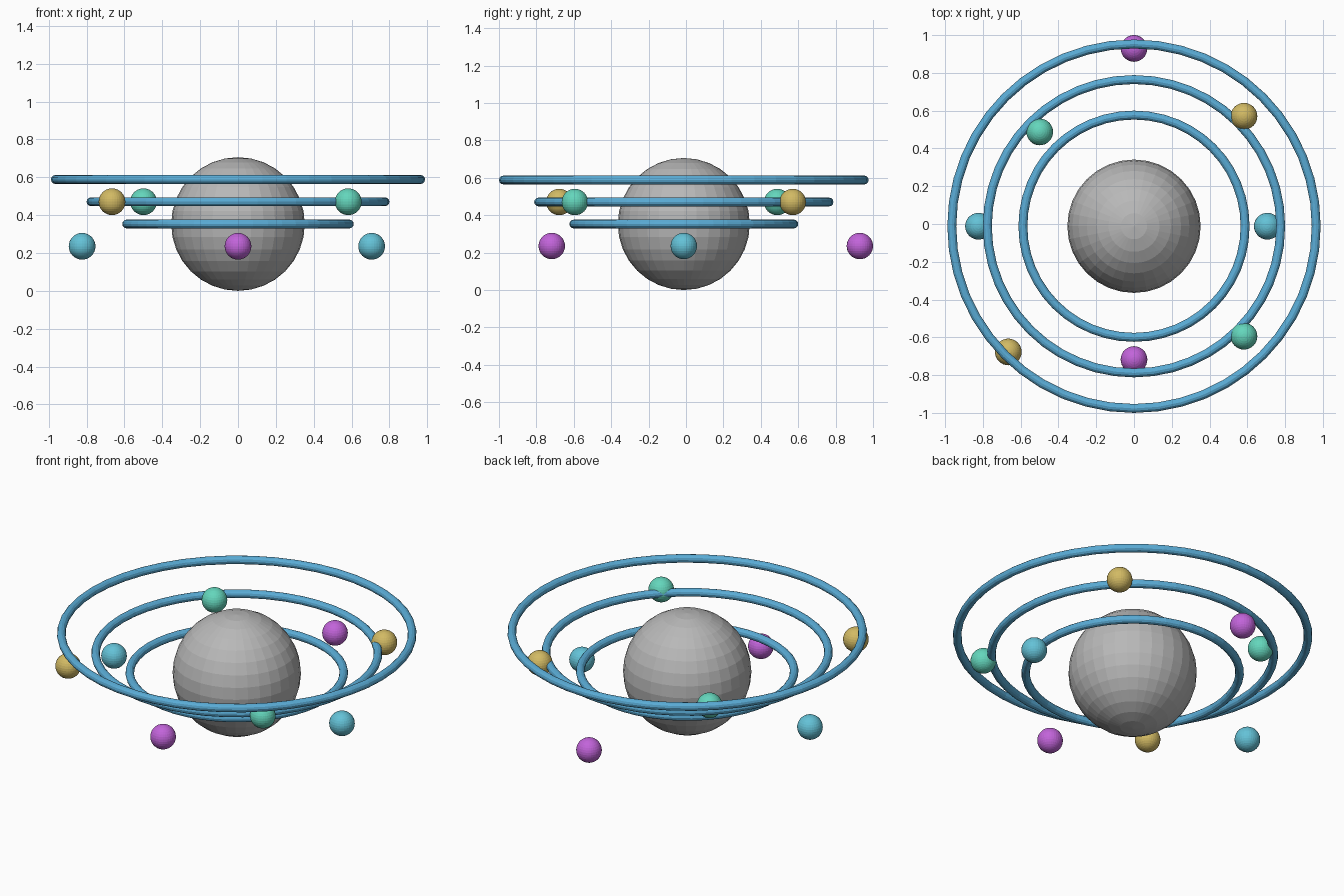
import bpy
import math

if "Cube" in bpy.data.objects:
    bpy.data.objects.remove(bpy.data.objects["Cube"])

U = 2 / 17          # design unit: the model is 17 units across
CY = -0.1 * U       # shared centre of sphere and rings


def material(name, rgb):
    """Flat material from 0-255 sRGB values."""
    lin = [((c / 255 + 0.055) / 1.055) ** 2.4 for c in rgb]
    mat = bpy.data.materials.new(name)
    mat.diffuse_color = (*lin, 1)
    mat.use_nodes = True
    mat.node_tree.nodes["Principled BSDF"].inputs["Base Color"].default_value = mat.diffuse_color
    return mat


GREY = material("grey", (184, 184, 184))
RING_BLUE = material("ring_blue", (90, 172, 214))
SKY = material("sky_blue", (100, 194, 215))
GOLD = material("gold", (210, 186, 100))
MAGENTA = material("magenta", (194, 100, 218))
GREEN = material("sea_green", (100, 214, 188))


def finish(name, mat):
    obj = bpy.context.object
    obj.name = name
    obj.data.materials.clear()
    obj.data.materials.append(mat)


def ball(name, radius, loc, mat):
    bpy.ops.mesh.primitive_uv_sphere_add(segments=32, ring_count=16,
                                         radius=radius * U, location=loc)
    finish(name, mat)


# Central sphere resting on the ground
ball("central_sphere", 3, (0, CY, 3 * U), GREY)

# Three rings, widening upwards
for i, name in enumerate(("lower_ring", "middle_ring", "upper_ring")):
    bpy.ops.mesh.primitive_torus_add(major_radius=(5 + 1.6 * i) * U,
                                     minor_radius=0.2 * U,
                                     major_segments=48, minor_segments=12,
                                     location=(0, CY, (3 + i) * U))
    finish(name, RING_BLUE)

# Eight small balls: distance, height and colour cycle around the centre
colours = (SKY, GOLD, MAGENTA, GREEN)
for i in range(8):
    angle = i * math.pi / 4
    dist = (6 + i % 3) * U
    height = (2 + 2 * (i % 2)) * U
    ball(f"orbit_ball_{i + 1}", 0.6,
         (dist * math.cos(angle), CY + dist * math.sin(angle), height),
         colours[i % 4])
